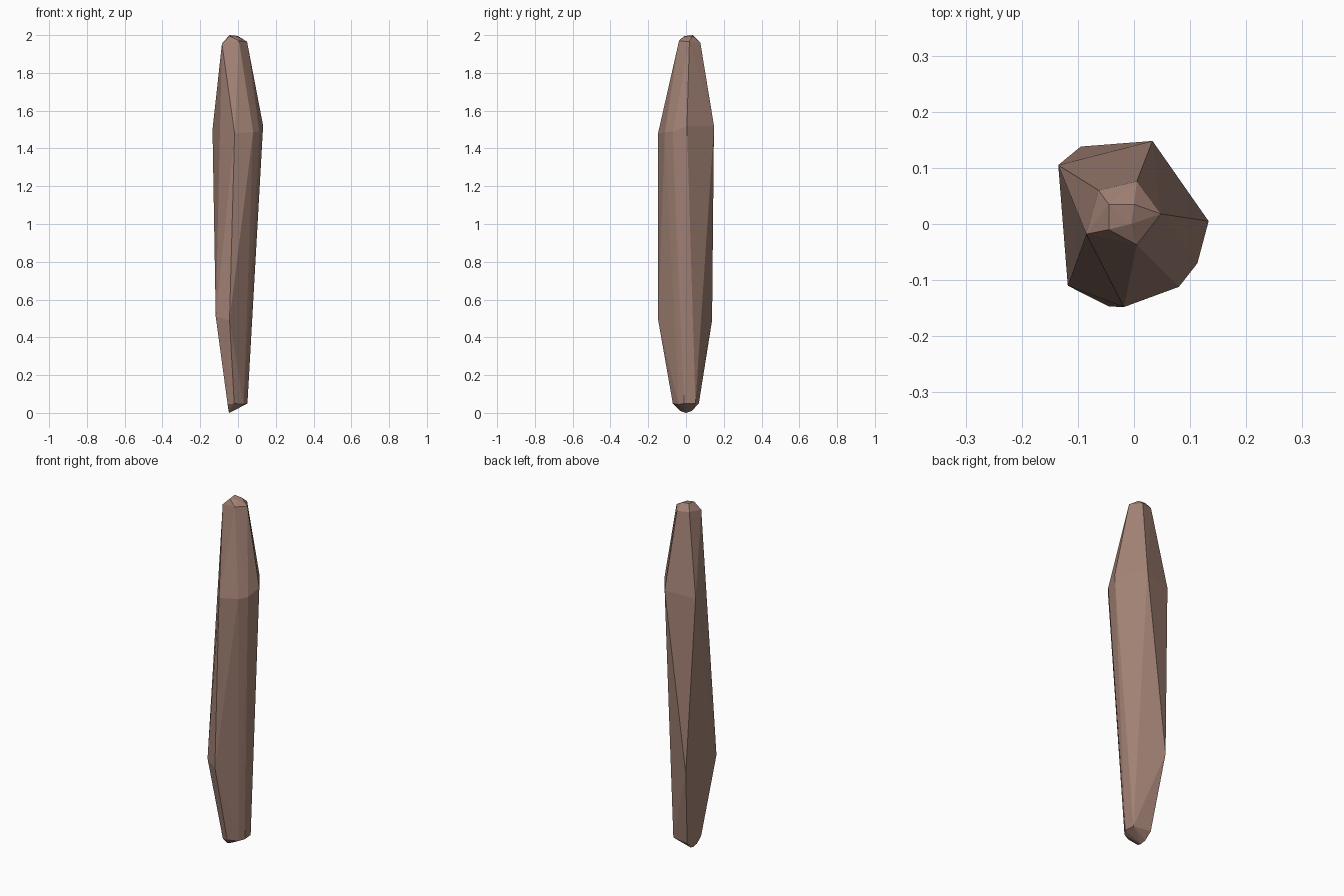
import bpy, bmesh

# Cross-section rings of a faceted log: (x, y, z), joined as a convex shell
foot = [(-0.045, 0.0, 0.0), (-0.05, -0.03, 0.01), (-0.05, 0.03, 0.01),
        (-0.055, -0.06, 0.045), (-0.02, -0.07, 0.05), (0.03, -0.04, 0.045),
        (0.05, -0.01, 0.05), (0.046, 0.05, 0.05), (-0.055, 0.068, 0.05)]
low = [(-0.118, -0.11, 0.51), (-0.045, -0.147, 0.49), (-0.095, 0.138, 0.49)]
high = [(-0.018, -0.148, 1.48), (0.08, -0.112, 1.485), (0.113, -0.07, 1.49),
        (0.133, 0.005, 1.52), (0.033, 0.148, 1.52), (-0.135, 0.105, 1.50)]
tip = [(-0.085, -0.018, 1.955), (0.005, -0.037, 1.97), (0.048, 0.018, 1.965),
       (0.005, 0.076, 1.96), (-0.063, 0.06, 1.965),
       (-0.045, -0.01, 1.995), (-0.005, 0.0, 1.993), (0.0, 0.035, 1.995),
       (-0.045, 0.035, 2.0)]

bm = bmesh.new()
for p in foot + low + high + tip:
    bm.verts.new(p)
res = bmesh.ops.convex_hull(bm, input=bm.verts)
loose = [v for v in bm.verts if not v.link_faces]
bmesh.ops.delete(bm, geom=loose, context='VERTS')
bmesh.ops.recalc_face_normals(bm, faces=bm.faces)

mesh = bpy.data.meshes.new("wooden_log")
bm.to_mesh(mesh)
bm.free()
log = bpy.data.objects.new("wooden_log", mesh)
bpy.context.collection.objects.link(log)

# Bark colour
bark = bpy.data.materials.new("bark")
bark.diffuse_color = (0.36, 0.22, 0.175, 1)
mesh.materials.append(bark)
